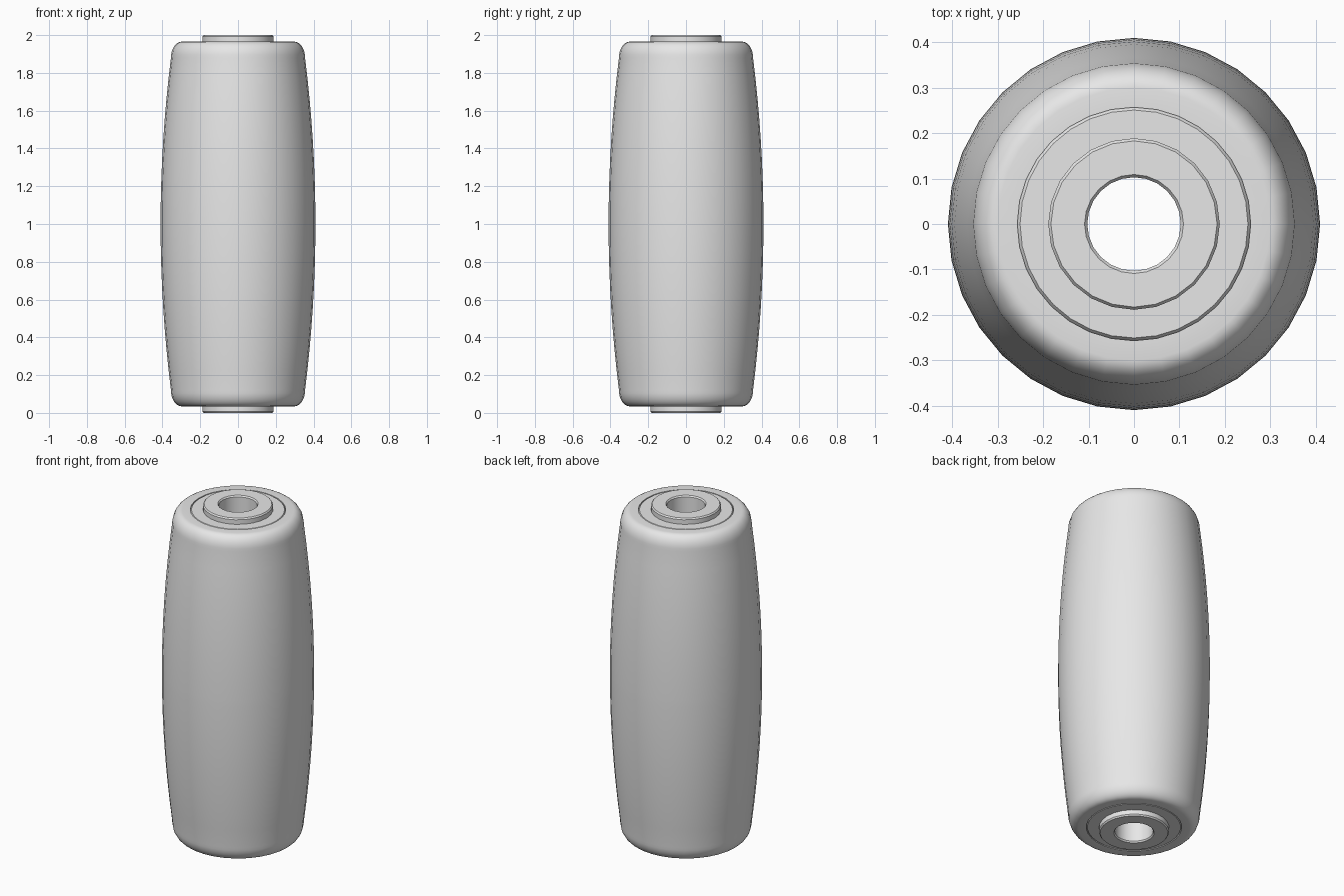
import bpy
import math

cube = bpy.data.objects.get("Cube")
if cube:
    bpy.data.objects.remove(cube)

grey = bpy.data.materials.new("light grey")
grey.use_nodes = True
grey.diffuse_color = (0.8, 0.8, 0.8, 1)
grey.node_tree.nodes["Principled BSDF"].inputs["Base Color"].default_value = (0.8, 0.8, 0.8, 1)


def lathe(name, profile, sides):
    """Revolve a closed (radius, height) outline around the z axis."""
    count = len(profile)
    verts, faces = [], []
    for s in range(sides):
        a = math.tau * s / sides
        verts += [(r * math.cos(a), r * math.sin(a), z) for r, z in profile]
        n = (s + 1) % sides
        for i in range(count):
            j = (i + 1) % count
            faces.append((s * count + i, n * count + i, n * count + j, s * count + j))
    mesh = bpy.data.meshes.new(name)
    mesh.from_pydata(verts, [], faces)
    mesh.materials.append(grey)
    obj = bpy.data.objects.new(name, mesh)
    bpy.context.collection.objects.link(obj)
    bpy.ops.object.select_all(action='DESELECT')
    obj.select_set(True)
    bpy.context.view_layer.objects.active = obj
    bpy.ops.object.shade_smooth_by_angle(angle=math.radians(30))
    return obj


def mirrored(half):
    """Complete an outline from its lower half, reflected about z = 1."""
    return half + [(r, 2 - z) for r, z in reversed(half)]


# Barrel-shaped roller body with rounded rims
END, RIM, CORNER = 0.035, 0.3, 0.085
lower = [(0.257, END)]
for k in range(9):
    a = math.pi / 2 * k / 8
    lower.append((RIM + 0.055 * math.sin(a), END + CORNER * (1 - math.cos(a))))
start = END + CORNER
for k in range(1, 9):
    z = start + (0.98 - start) * k / 8
    lower.append((0.41 - 0.055 * ((1 - z) / (1 - start)) ** 2, z))
lathe("roller_body", mirrored(lower), 32)

# End caps set flush into the body, with a fine bevelled seam
cap = [(0.17, END), (0.251, END), (0.257, END + 0.008), (0.257, 0.2), (0.17, 0.2)]
lathe("bottom_cap", cap, 32)
lathe("top_cap", [(r, 2 - z) for r, z in reversed(cap)], 32)

# Hollow axle sleeve with bevelled lips
sleeve = [(0.103, 0.008), (0.109, 0), (0.183, 0), (0.189, 0.008)]
lathe("axle_sleeve", mirrored(sleeve), 24)
